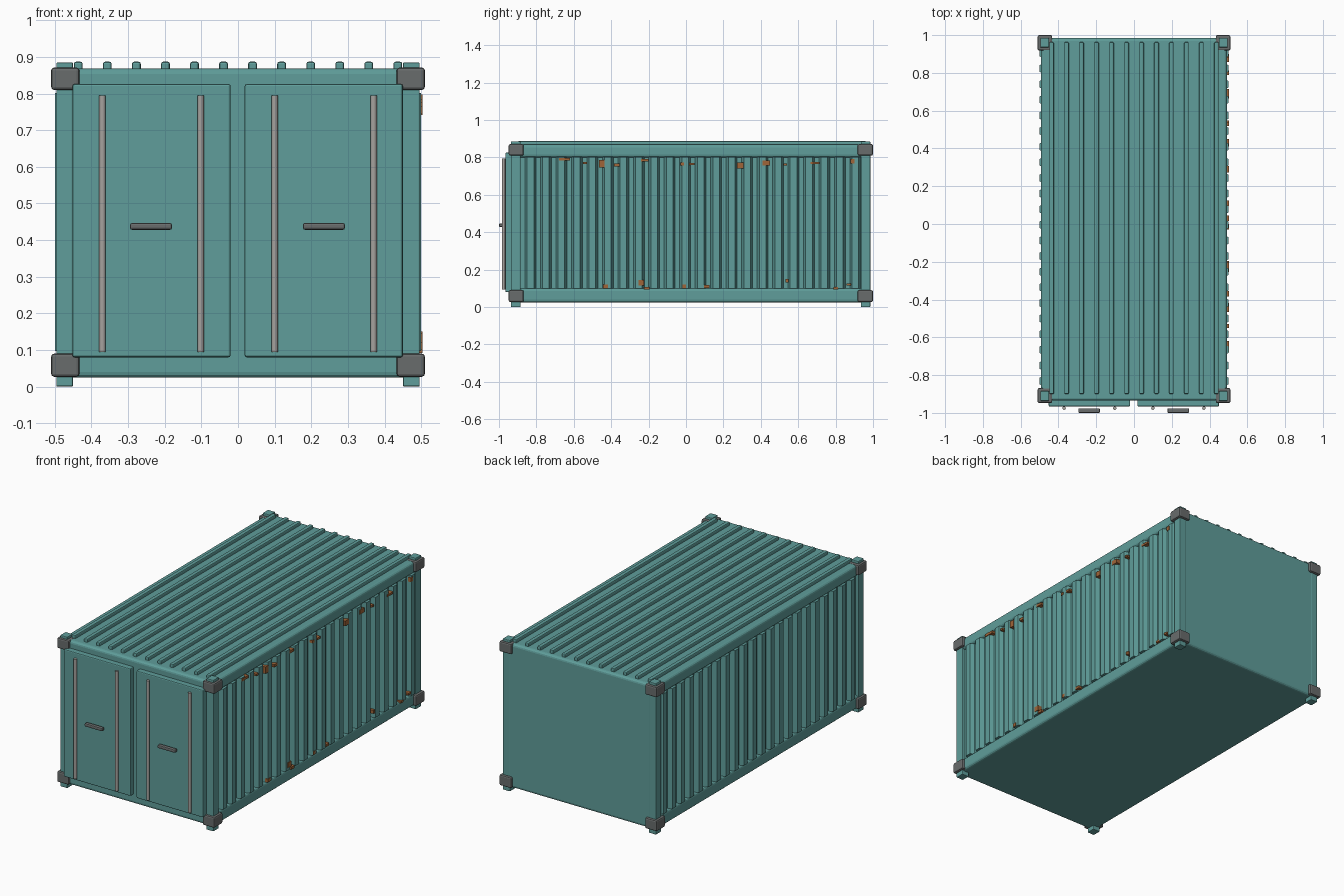
import bpy, bmesh

if "Cube" in bpy.data.objects:
    bpy.data.objects.remove(bpy.data.objects["Cube"])


def material(name, rgb):
    m = bpy.data.materials.new(name)
    m.diffuse_color = (*rgb, 1)
    m.use_nodes = True
    m.node_tree.nodes["Principled BSDF"].inputs["Base Color"].default_value = m.diffuse_color
    return m


TEAL = material("teal_paint", (0.115, 0.34, 0.325))
DARK = material("dark_steel", (0.14, 0.15, 0.15))
STEEL = material("light_steel", (0.38, 0.36, 0.34))
RUST = material("rust", (0.35, 0.13, 0.04))


def finish(name, bm, mat, bevel=0.0, segments=2):
    bmesh.ops.recalc_face_normals(bm, faces=bm.faces[:])
    mesh = bpy.data.meshes.new(name)
    bm.to_mesh(mesh)
    bm.free()
    ob = bpy.data.objects.new(name, mesh)
    bpy.context.collection.objects.link(ob)
    mesh.materials.append(mat)
    if bevel:
        b = ob.modifiers.new("bevel", "BEVEL")
        b.width, b.segments = bevel, segments
        b.limit_method = "ANGLE"
    return ob


def boxes(name, bounds, mat, bevel=0.0, segments=2):
    """One object holding a box for each (x0, x1, y0, y1, z0, z1)."""
    bm = bmesh.new()
    for x0, x1, y0, y1, z0, z1 in bounds:
        for v in bmesh.ops.create_cube(bm, size=1)["verts"]:
            v.co.x = x1 if v.co.x > 0 else x0
            v.co.y = y1 if v.co.y > 0 else y0
            v.co.z = z1 if v.co.z > 0 else z0
    return finish(name, bm, mat, bevel, segments)


FRONT, BACK, W = -0.935, 0.985, 0.493

# Shell: roof and floor slabs double as the side rails
boxes("roof_and_top_rails", [(-W, W, FRONT, BACK, 0.80, 0.868)], TEAL, 0.015, 3)
boxes("floor_and_bottom_rails", [(-W, W, FRONT, BACK, 0.025, 0.10)], TEAL, 0.015, 3)
boxes("front_frame", [(-W, W, FRONT, -0.89, 0.025, 0.868)], TEAL, 0.015, 3)
boxes("back_wall", [(-W, W, 0.94, BACK, 0.025, 0.868)], TEAL, 0.015, 3)

# Corrugated side walls
for name, s in (("right_side_wall", 1), ("left_side_wall", -1)):
    bm = bmesh.new()
    n, start = 22, -0.885
    pitch = (0.935 - start) / n
    path = []
    for i in range(n):
        y = start + i * pitch
        path += [(0.476, y), (0.476, y + 0.024), (0.50, y + 0.036), (0.50, y + 0.071)]
    path.append((0.476, start + n * pitch))
    outer = [(s * x, y) for x, y in path]
    outline = outer + [(s * 0.45, path[-1][1]), (s * 0.45, start)]
    base = bm.faces.new([bm.verts.new((x, y, 0.098)) for x, y in outline])
    top = bmesh.ops.extrude_face_region(bm, geom=[base])["geom"]
    bmesh.ops.translate(bm, vec=(0, 0, 0.704),
                        verts=[v for v in top if isinstance(v, bmesh.types.BMVert)])
    finish(name, bm, TEAL)

# Roof ribs
ribs = [-0.436 + i * 0.0793 for i in range(12)]
boxes("roof_ribs", [(x - 0.012, x + 0.012, -0.90, 0.963, 0.86, 0.887) for x in ribs], TEAL, 0.006)

# Corner posts, showing as small feet below and pads above the castings
posts, castings = [], []
for x0, x1, a0, a1 in ((-0.496, -0.45, -0.51, -0.433), (0.45, 0.496, 0.433, 0.51)):
    for y0, y1, b0, b1 in ((-0.936, -0.885, -0.948, -0.868), (0.935, 0.986, 0.918, 1.0)):
        posts.append((x0, x1, y0, y1, 0, 0.885))
        for z0, z1 in ((0.027, 0.09), (0.81, 0.871)):
            castings.append((a0, a1, b0, b1, z0, z1))
boxes("corner_posts", posts, TEAL, 0.004)
boxes("corner_castings", castings, DARK, 0.008)

# Doors
boxes("doors", [(-0.452, -0.02, -0.966, -0.93, 0.08, 0.826),
                (0.018, 0.45, -0.966, -0.93, 0.08, 0.826)], TEAL, 0.006)

# Locking rods
for i, x in enumerate((-0.37, -0.102, 0.10, 0.37)):
    bpy.ops.mesh.primitive_cylinder_add(vertices=16, radius=0.009, depth=0.70,
                                        location=(x, -0.975, 0.445))
    rod = bpy.context.object
    rod.name = f"locking_rod_{i + 1}"
    rod.data.materials.append(STEEL)
    bpy.ops.object.shade_smooth_by_angle()

# Door handles
boxes("door_handles", [(x, x + 0.115, -1.0, -0.976, 0.428, 0.447) for x in (-0.295, 0.177)],
      DARK, 0.006)

# Rust patches on the right side: y, z, width, height
patches = [(-0.65, 0.79, 0.06, 0.015), (-0.54, 0.77, 0.02, 0.012), (-0.45, 0.765, 0.03, 0.04),
           (-0.37, 0.76, 0.03, 0.015), (-0.22, 0.785, 0.04, 0.015), (-0.02, 0.765, 0.02, 0.015),
           (0.03, 0.765, 0.03, 0.012), (0.29, 0.757, 0.035, 0.03), (0.43, 0.77, 0.04, 0.025),
           (0.53, 0.762, 0.02, 0.012), (0.69, 0.77, 0.05, 0.012), (0.89, 0.78, 0.02, 0.025),
           (-0.43, 0.11, 0.025, 0.02), (-0.24, 0.13, 0.03, 0.03), (-0.21, 0.10, 0.03, 0.015),
           (-0.01, 0.11, 0.02, 0.02), (0.11, 0.11, 0.03, 0.015), (0.54, 0.14, 0.015, 0.02),
           (0.80, 0.10, 0.025, 0.012), (0.87, 0.12, 0.025, 0.012)]
boxes("rust_patches", [(0.47, 0.503, y - w / 2, y + w / 2, z - h / 2, z + h / 2)
                       for y, z, w, h in patches], RUST)
